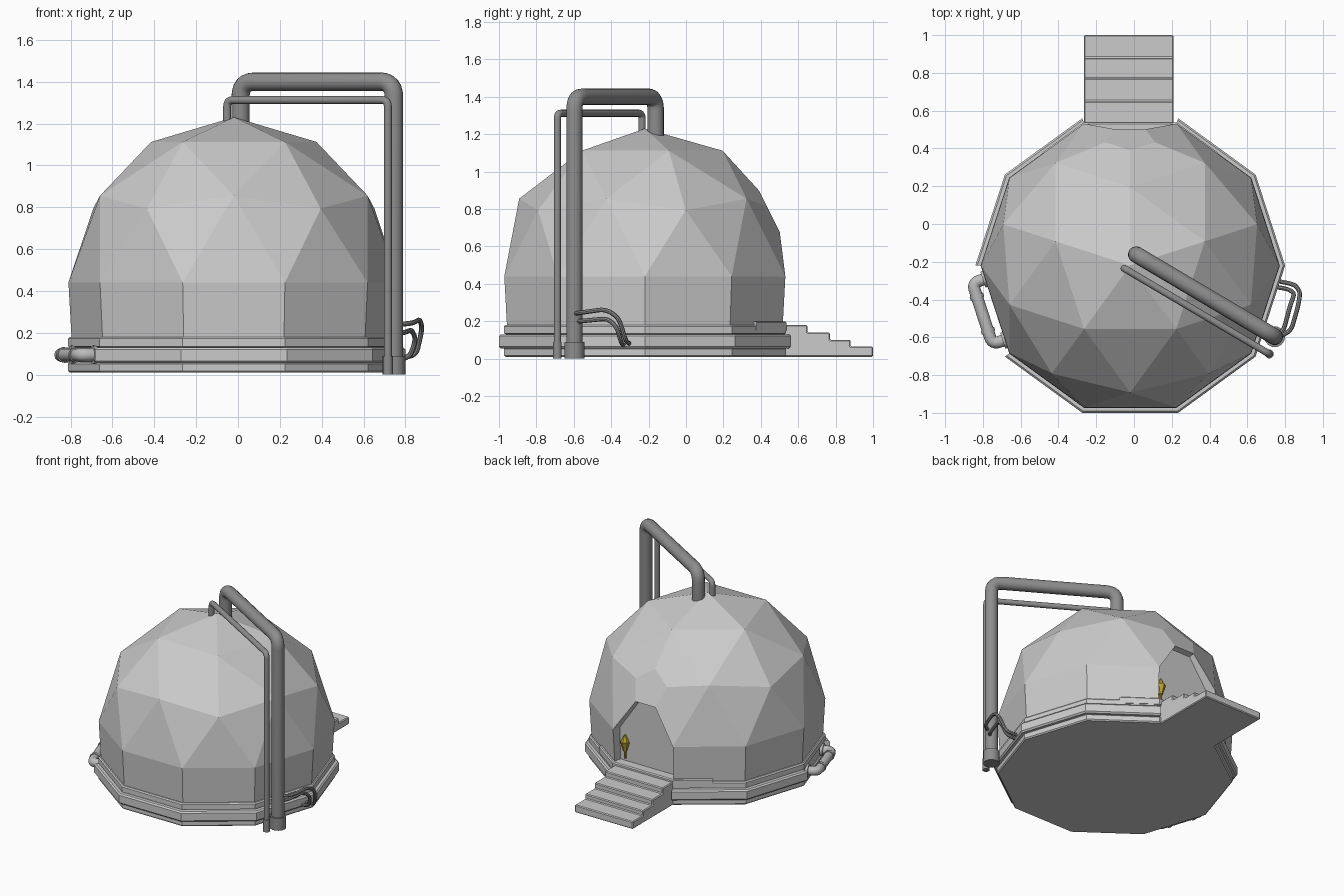
import bpy, bmesh, math
from mathutils import Vector, Matrix

if "Cube" in bpy.data.objects:
    bpy.data.objects.remove(bpy.data.objects["Cube"])

CX, CY = -0.02, -0.22          # dome centre
R, ZC = 0.79, 0.44             # dome radius and equator height


def material(name, col):
    m = bpy.data.materials.new(name)
    m.diffuse_color = (*col, 1)
    m.use_nodes = True
    m.node_tree.nodes["Principled BSDF"].inputs["Base Color"].default_value = m.diffuse_color
    return m


DARK = material("dark_grey", (0.27, 0.27, 0.27))
MID = material("mid_grey", (0.5, 0.5, 0.5))
GOLD = material("gold", (0.5, 0.38, 0.03))


def finish(name, bm, mat=None):
    bmesh.ops.recalc_face_normals(bm, faces=bm.faces)
    me = bpy.data.meshes.new(name)
    bm.to_mesh(me)
    bm.free()
    ob = bpy.data.objects.new(name, me)
    bpy.context.collection.objects.link(ob)
    if mat:
        me.materials.append(mat)
    return ob


def deca(k, r, z):
    """Point on a ten-sided outline at fractional corner number k."""
    i, f = math.floor(k), k - math.floor(k)
    a, b = [Vector((r * math.cos(math.radians(36 * j)), r * math.sin(math.radians(36 * j)), 0))
            for j in (i, i + 1)]
    return a.lerp(b, f) + Vector((CX, CY, z))


def sweep(name, ks, profile, closed=False):
    """Carry an (r, z) profile along decagon corners."""
    bm = bmesh.new()
    rows = [[bm.verts.new(deca(k, r, z)) for r, z in profile] for k in ks]
    n, m = len(rows), len(profile)
    for i in range(n if closed else n - 1):
        a, b = rows[i], rows[(i + 1) % n]
        for j in range(m - 1 if closed else m):
            bm.faces.new((a[j], a[(j + 1) % m], b[(j + 1) % m], b[j]))
    if closed:
        bm.faces.new([r[0] for r in rows])
        bm.faces.new([r[-1] for r in rows])
    else:
        bm.faces.new(rows[0])
        bm.faces.new(rows[-1])
    return finish(name, bm)


def pipe(name, pts, rad, bend, mat, res=4):
    """Round tube through points with rounded corners."""
    pts = [Vector(p) for p in pts]
    path = [pts[0]]
    for a, p, b in zip(pts, pts[1:], pts[2:]):
        d = min(bend, (a - p).length * 0.49, (b - p).length * 0.49)
        s, e = p + (a - p).normalized() * d, p + (b - p).normalized() * d
        for i in range(7):
            t = i / 6
            path.append(s * (1 - t) ** 2 + p * 2 * t * (1 - t) + e * t * t)
    path.append(pts[-1])
    cu = bpy.data.curves.new(name, 'CURVE')
    cu.dimensions = '3D'
    cu.bevel_depth, cu.bevel_resolution, cu.use_fill_caps = rad, res, True
    sp = cu.splines.new('POLY')
    sp.points.add(len(path) - 1)
    for q, co in zip(sp.points, path):
        q.co = (*co, 1)
    cu.materials.append(mat)
    ob = bpy.data.objects.new(name, cu)
    bpy.context.collection.objects.link(ob)
    bpy.ops.object.select_all(action='DESELECT')
    ob.select_set(True)
    bpy.context.view_layer.objects.active = ob
    bpy.ops.object.convert(target='MESH')
    bpy.ops.object.shade_smooth_by_angle(angle=math.radians(40))


# Faceted dome: upper half of a two-step icosphere
bm = bmesh.new()
bmesh.ops.create_icosphere(bm, subdivisions=2, radius=R)
v = next(v for v in bm.verts if abs(v.co.z - 0.4472 * R) < 0.01)
turn = math.radians(18) - math.atan2(v.co.y, v.co.x)
bmesh.ops.rotate(bm, verts=bm.verts, matrix=Matrix.Rotation(turn, 3, 'Z'))
bmesh.ops.delete(bm, geom=[v for v in bm.verts if v.co.z < -0.05], context='VERTS')
# Wall below the equator
ext = bmesh.ops.extrude_edge_only(bm, edges=[e for e in bm.edges if e.is_boundary])
for v in [g for g in ext['geom'] if isinstance(g, bmesh.types.BMVert)]:
    v.co = (v.co.x * 0.98, v.co.y * 0.98, 0.16 - ZC)
bmesh.ops.translate(bm, verts=bm.verts, vec=(CX, CY, ZC))
# Cut the corner above the doorway, then recess the doorway
tip = min(bm.verts, key=lambda v: (v.co - Vector((CX, CY + 0.707, 0.79))).length)
bmesh.ops.bevel(bm, geom=[tip], offset=33, offset_type='PERCENT', segments=1,
                affect='VERTICES', profile=0.5)
door = []
for f in bm.faces:
    c = f.calc_center_median()
    if abs(c.x - CX) < 0.03 and c.y > 0.4 and c.z < 0.65:
        door.append(f)
bmesh.ops.recalc_face_normals(bm, faces=bm.faces)
bmesh.ops.inset_region(bm, faces=door, thickness=0.012, depth=0, use_boundary=True)
for v in {v for f in door for v in f.verts}:
    v.co.y = 0.465
finish("dome", bm)

# Tiered base, trim bands and raised doorway sill
sweep("base", range(10), [(0.784, 0.01), (0.792, 0.018), (0.792, 0.052), (0.784, 0.06),
                          (0.778, 0.06), (0.778, 0.13), (0.792, 0.135), (0.792, 0.172),
                          (0.784, 0.18), (0.7, 0.18)], True)
band = [(0.77, 0.055), (0.81, 0.055), (0.82, 0.065), (0.82, 0.12), (0.81, 0.13), (0.77, 0.13)]
sweep("trim_band_front", range(6, 13), band)
sweep("trim_band_back", range(3, 6), band)
sweep("door_sill", [1.45, 2, 3, 3.55],
      [(0.70, 0.15), (0.796, 0.15), (0.796, 0.193), (0.788, 0.2), (0.70, 0.2)])

# Stairs: side profile extruded across
prof = [(0.48, 0.01), (1.0, 0.01)]
for y0, y1, z in ((0.88, 1.0, 0.065), (0.77, 0.88, 0.10), (0.65, 0.77, 0.14), (0.48, 0.65, 0.18)):
    prof += [(y1, z), (y0, z)]
bm = bmesh.new()
face = bm.faces.new([bm.verts.new((-0.265, y, z)) for y, z in prof])
ext = bmesh.ops.extrude_face_region(bm, geom=[face])
bmesh.ops.translate(bm, vec=(0.475, 0, 0),
                    verts=[g for g in ext['geom'] if isinstance(g, bmesh.types.BMVert)])
stairs = finish("stairs", bm)
bev = stairs.modifiers.new("edge", 'BEVEL')
bev.width, bev.segments = 0.006, 1

# Tall overhead pipes with foot collars
for name, a, b, top, rad in (("large_pipe", (0.745, -0.597), (0.012, -0.162), 1.40, 0.044),
                             ("small_pipe", (0.716, -0.688), (-0.052, -0.235), 1.312, 0.019)):
    pipe(name, [(*a, 0.01), (*a, top), (*b, top), (*b, 1.17)], rad, rad * 1.7, DARK, 5)
    pipe(name + "_collar", [(*a, 0.0), (*a, 0.09)], rad * 1.25, 0, DARK, 5)

# Thin hoses on the right
pipe("upper_hose", [(0.75, -0.6, 0.24), (0.83, -0.57, 0.245), (0.87, -0.43, 0.265),
                    (0.88, -0.36, 0.22), (0.85, -0.32, 0.09), (0.75, -0.30, 0.08)],
     0.012, 0.04, DARK, 2)
pipe("lower_hose", [(0.73, -0.6, 0.20), (0.79, -0.57, 0.20), (0.83, -0.42, 0.215),
                    (0.85, -0.37, 0.17), (0.82, -0.345, 0.08), (0.73, -0.33, 0.07)],
     0.012, 0.04, DARK, 2)

# Short elbow pipe on the left wall
n, t = Vector((-0.951, -0.309, 0)), Vector((0.309, -0.951, 0))
mid = Vector((CX, CY, 0.095)) + n * 0.745
ends = [mid - t * 0.17, mid + t * 0.17]
pipe("side_pipe", [ends[0], ends[0] + n * 0.078, ends[1] + n * 0.078, ends[1]],
     0.032, 0.06, MID)
for i, (e, d) in enumerate(zip(ends, (t, -t))):
    pipe(f"side_flange_{i}", [e, e + n * 0.02], 0.044, 0, MID)
    o = e + n * 0.078 + d * 0.065
    pipe(f"side_joint_{i}", [o, o + d * 0.02], 0.037, 0, MID)

# Small gold lever beside the doorway
for name, r1, r2, h, z in (("lever_stem", 0.008, 0.008, 0.06, 0.25),
                           ("lever_body", 0.014, 0.036, 0.07, 0.31),
                           ("lever_tip", 0.03, 0.004, 0.05, 0.37)):
    bm = bmesh.new()
    bmesh.ops.create_cone(bm, cap_ends=True, segments=6, radius1=r1, radius2=r2, depth=h,
                          matrix=Matrix.Translation((0.165, 0.475, z)))
    finish(name, bm, GOLD)
